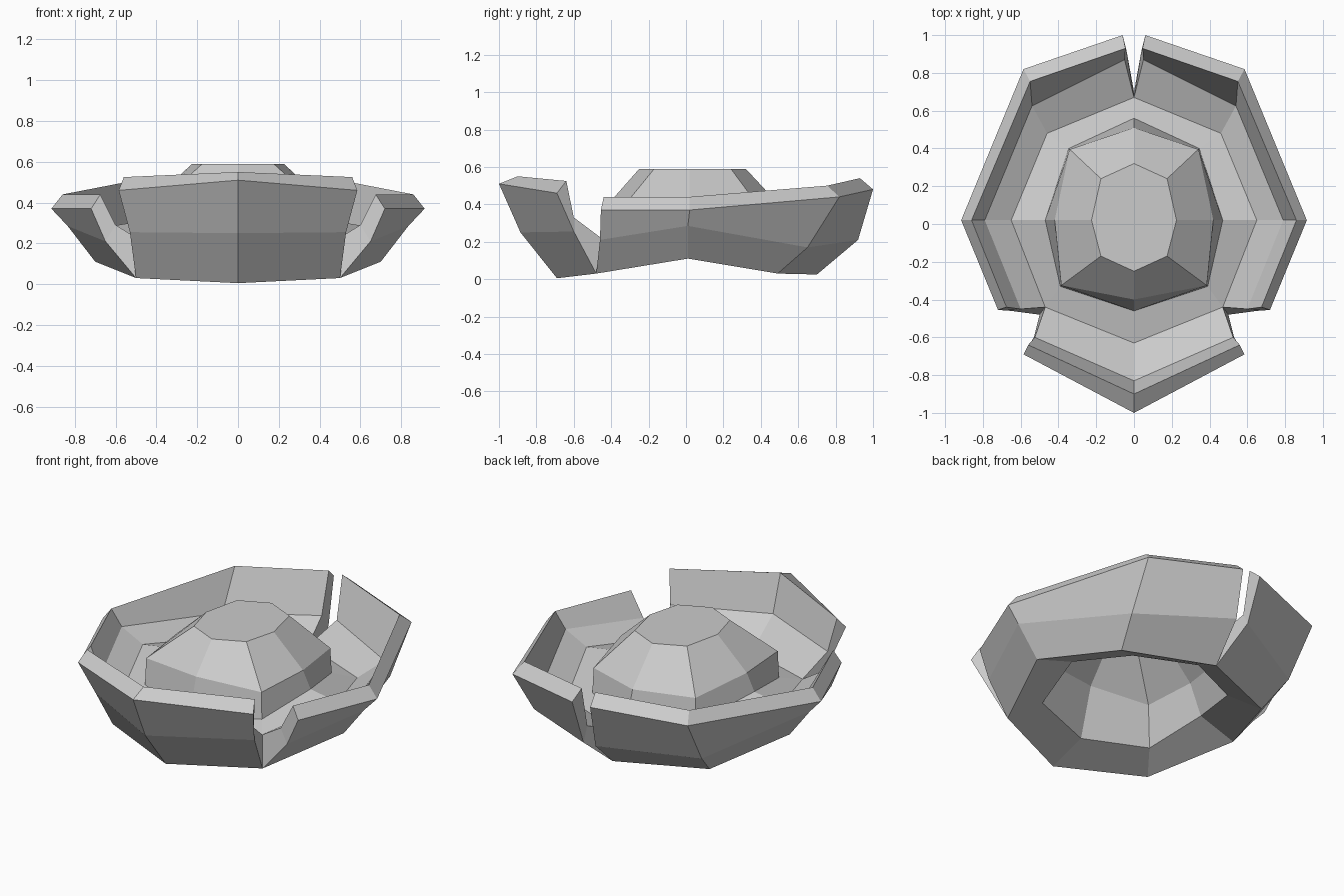
import bpy, bmesh

if "Cube" in bpy.data.objects:
    bpy.data.objects.remove(bpy.data.objects["Cube"])

# Rings on the right half. Stations run from back to front:
# back, back corner, side, front corner, front (the turned-up rim has the
# front corner twice, once on each side of the slot).
top = [(0, .32, .59), (.175, .24, .59), (.225, .02, .59), (.175, -.17, .59), (0, -.25, .59)]
shoulder = [(0, .51, .385), (.34, .395, .38), (.42, .02, .41), (.385, -.325, .40), (0, -.40, .42)]
base = [(0, .56, .22), (.345, .40, .23), (.47, .02, .31), (.39, -.33, .24), (0, -.46, .21)]
floor = [(0, .67, .20), (.46, .48, .20), (.65, .02, .28), (.47, -.44, .21), (0, -.63, .18)]
bottom = [(0, .70, .025), (.50, .49, .03), (.70, .01, .11), (.50, -.48, .03), (0, -.69, .005)]

wall_in = [(.05, .87, .29), (.54, .625, .27), (.79, .02, .35), (.60, -.45, .29), (.525, -.60, .33), (0, -.83, .33)]
rim_in = [(.045, .93, .54), (.55, .755, .50), (.86, .02, .44), (.675, -.44, .44), (.56, -.64, .525), (0, -.90, .55)]
rim_out = [(.06, 1.0, .48), (.585, .82, .44), (.915, .02, .37), (.72, -.455, .37), (.585, -.69, .46), (0, -1.0, .51)]
wall_out = [(.04, .92, .21), (.56, .65, .17), (.835, .01, .285), (.65, -.46, .21), (.53, -.60, .255), (0, -.885, .25)]


def inset(ring, scale, dz):
    return [(x * scale, y * scale, z + dz) for x, y, z in ring]


# Lining of the hollow crown
opening = [(b[0] * .98, b[1] * .98, u[2] + .07) for b, u in zip(base, bottom)]
shoulder_in = inset(shoulder, .92, -.05)
top_in = inset(top, .95, -.05)

bm = bmesh.new()


def face(points):
    unique = list(dict.fromkeys(points))
    if len(unique) > 2:
        bm.faces.new([bm.verts.new(p) for p in unique])


def strip(rings, pairs, side):
    for a, b in zip(rings, rings[1:]):
        for i, j in pairs:
            face([(side * p[0], p[1], p[2]) for p in (a[i], a[j], b[j], b[i])])


def split(ring):
    return [ring[i] for i in (0, 1, 2, 3, 3, 4)]


for side in (1, -1):
    around = [(0, 1), (1, 2), (2, 3), (3, 4)]
    # Crown, inner brim floor, underside and lining
    strip([top, shoulder, base, floor], around, side)
    strip([bottom, opening, shoulder_in, top_in], around, side)
    # Turned-up rim with a slot at each front corner and a notch at the back
    rim = [split(floor), wall_in, rim_in, rim_out, wall_out, split(bottom)]
    strip(rim, [(0, 1), (1, 2), (2, 3), (4, 5)], side)
    for end in (0, 3, 4):
        p = [(side * r[end][0], r[end][1], r[end][2]) for r in rim]
        face([p[0], p[1], p[4], p[5]])
        face([p[1], p[2], p[3], p[4]])

# Flat crown caps, outside and inside
for ring in (top, top_in):
    face(ring + [(-x, y, z) for x, y, z in ring[3:0:-1]])

bmesh.ops.remove_doubles(bm, verts=bm.verts[:], dist=.0005)
bmesh.ops.recalc_face_normals(bm, faces=bm.faces[:])

mesh = bpy.data.meshes.new("split_brim_hat")
bm.to_mesh(mesh)
bm.free()
hat = bpy.data.objects.new("split_brim_hat", mesh)
bpy.context.collection.objects.link(hat)
